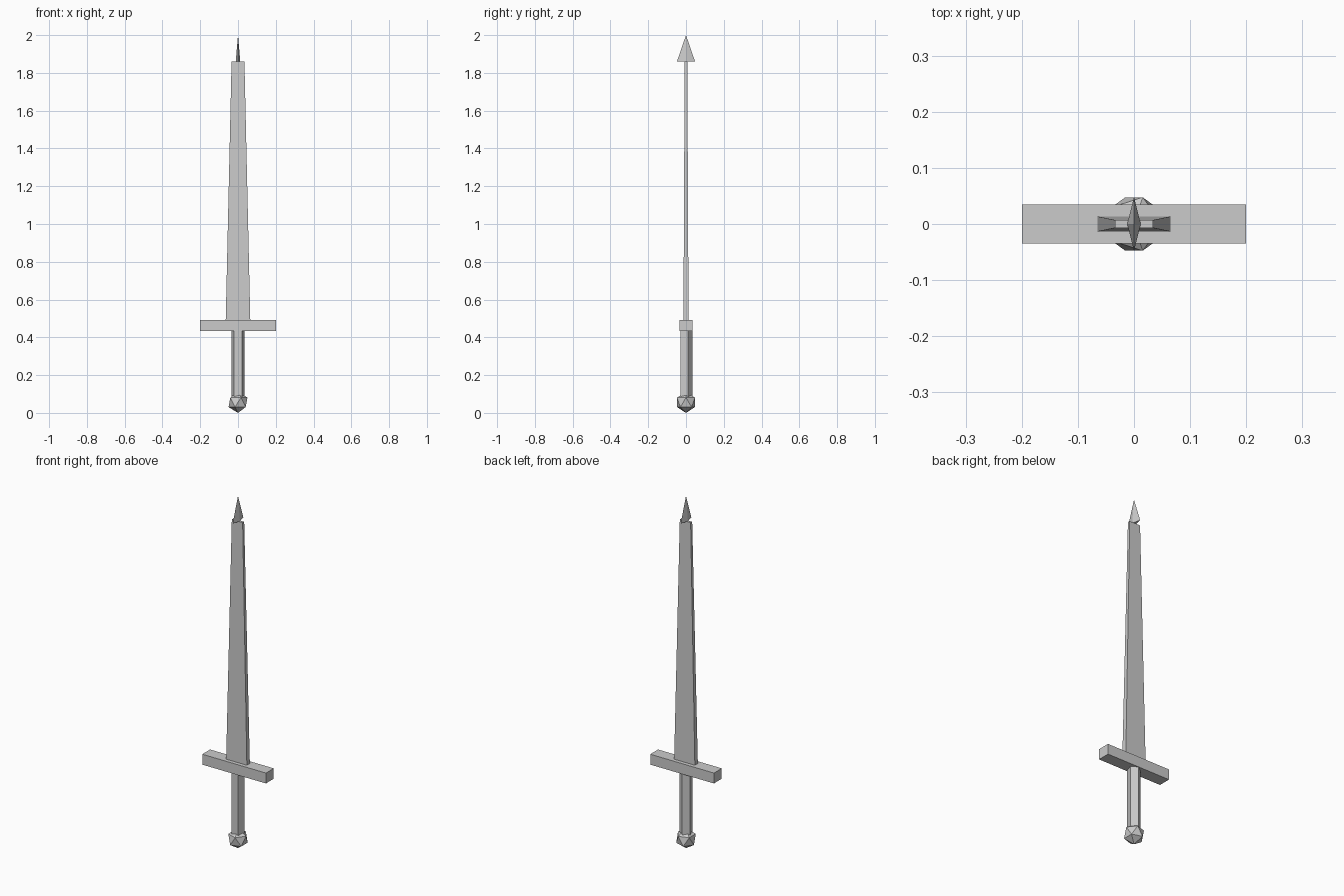
import bpy

if "Cube" in bpy.data.objects:
    bpy.data.objects.remove(bpy.data.objects["Cube"])


def cone(name, sides, r1, r2, z0, z1, scale=(1, 1, 1)):
    """Upright n-sided prism or cone between two heights."""
    bpy.ops.mesh.primitive_cone_add(vertices=sides, radius1=r1, radius2=r2,
                                    depth=z1 - z0, location=(0, 0, (z0 + z1) / 2))
    ob = bpy.context.object
    ob.name = name
    ob.scale = scale
    return ob


def box(name, half_bottom, half_top, z0, z1):
    """Upright box whose top may be narrower than its base."""
    bpy.ops.mesh.primitive_cube_add(size=2, location=(0, 0, 0))
    ob = bpy.context.object
    ob.name = name
    for v in ob.data.vertices:
        hx, hy = half_top if v.co.z > 0 else half_bottom
        v.co = (v.co.x * hx, v.co.y * hy, z1 if v.co.z > 0 else z0)
    return ob


# Faceted pommel
bpy.ops.mesh.primitive_ico_sphere_add(subdivisions=1, radius=0.056, location=(0, 0, 0.056))
bpy.context.object.name = "pommel"

# Five-sided grip, flat side to the front
cone("grip", 5, 0.035, 0.035, 0.07, 0.435)

# Cross guard
box("guard", (0.2, 0.035), (0.2, 0.035), 0.434, 0.493)

# Tapered blade
box("blade", (0.065, 0.0135), (0.034, 0.007), 0.49, 1.86)

# Four-sided point, set crosswise on the blade
cone("blade_point", 4, 0.048, 0, 1.86, 2.0, (0.25, 1, 1))
